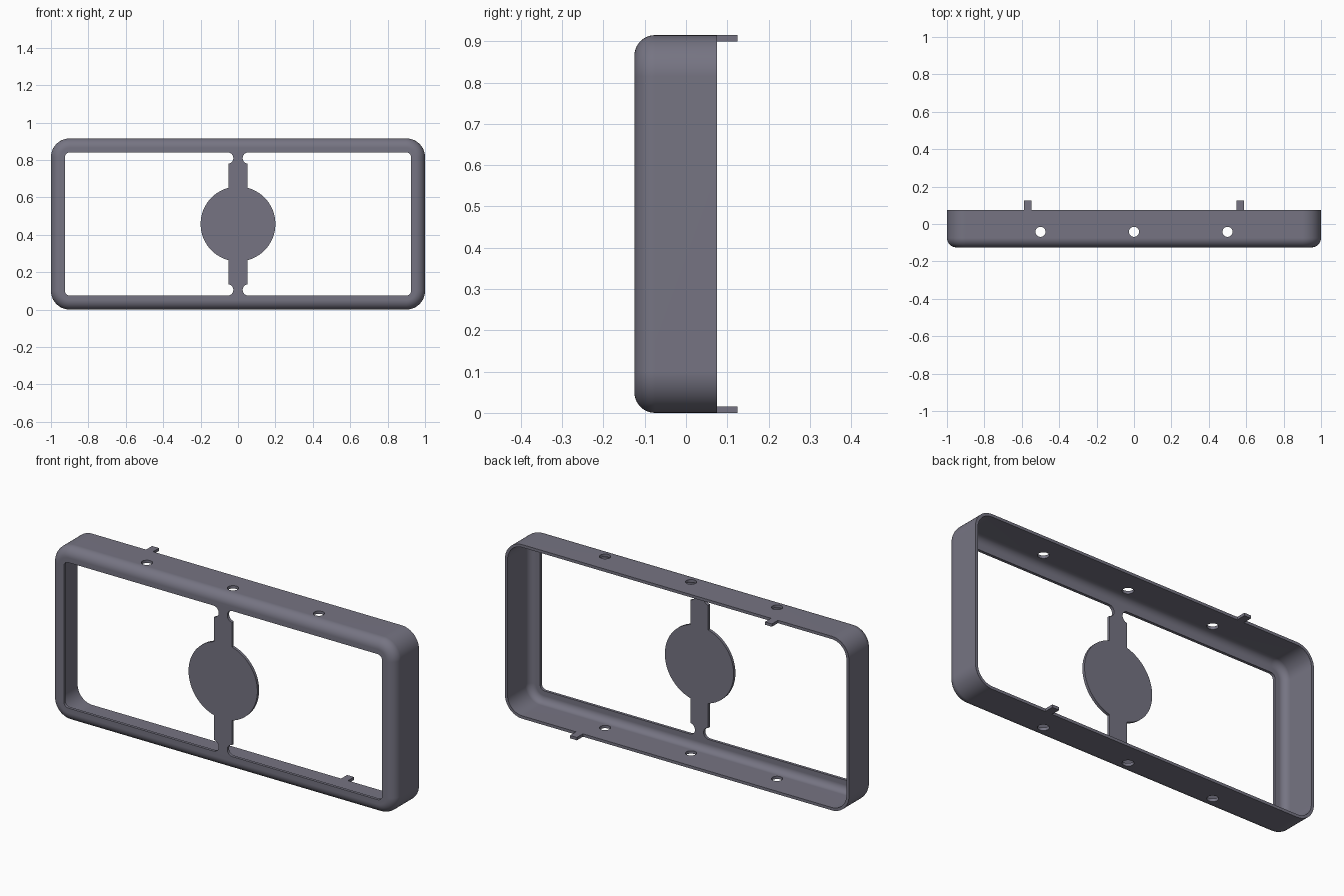
import bpy, bmesh, math
from mathutils import Vector

if "Cube" in bpy.data.objects:
    bpy.data.objects.remove(bpy.data.objects["Cube"], do_unlink=True)

HALF_W, HEIGHT = 1.0, 0.915
MID = HEIGHT / 2
FRONT, BACK = -0.125, 0.075
WALL, LIP = 0.015, 0.075
CORNER, FILLET = 0.1, 0.05

grey = bpy.data.materials.new("slate grey")
grey.use_nodes = True
colour = (0.18, 0.175, 0.225, 1)
grey.diffuse_color = colour
grey.node_tree.nodes["Principled BSDF"].inputs["Base Color"].default_value = colour


def finish(name, bm):
    bmesh.ops.recalc_face_normals(bm, faces=bm.faces)
    mesh = bpy.data.meshes.new(name)
    bm.to_mesh(mesh)
    bm.free()
    mesh.materials.append(grey)
    obj = bpy.data.objects.new(name, mesh)
    bpy.context.collection.objects.link(obj)
    return obj


def select(obj):
    bpy.ops.object.select_all(action="DESELECT")
    obj.select_set(True)
    bpy.context.view_layer.objects.active = obj


def smooth(obj):
    select(obj)
    bpy.ops.object.shade_smooth_by_angle(angle=math.radians(35))
    obj.modifiers.new("even shading", "WEIGHTED_NORMAL").keep_sharp = True


def arc(cx, cz, r, start, end, steps):
    angles = [math.radians(start + (end - start) * i / steps) for i in range(steps + 1)]
    return [(cx + r * math.cos(a), cz + r * math.sin(a)) for a in angles]


def rounded_ring(inset):
    """Rounded rectangle in x and z, pulled in by inset."""
    cx, cz, r = HALF_W - CORNER, MID - CORNER, CORNER - inset
    points = []
    for i, (sx, sz) in enumerate([(1, 1), (-1, 1), (-1, -1), (1, -1)]):
        points += arc(sx * cx, MID + sz * cz, r, i * 90, i * 90 + 90, 12)
    return points


# Frame: closed wall section, swept round the rounded rectangle
outer = arc(FILLET, FRONT + FILLET, FILLET, 180, 270, 10)
inner = arc(FILLET, FRONT + FILLET, FILLET - WALL, 270, 180, 10)
section = [(0, BACK)] + outer + [(LIP, FRONT), (LIP, FRONT + WALL)] + inner + [(WALL, BACK)]
bm = bmesh.new()
rings = [[bm.verts.new((x, y, z)) for x, z in rounded_ring(inset)] for inset, y in section]
for a, b in zip(rings, rings[1:] + rings[:1]):
    for i in range(len(a)):
        j = (i + 1) % len(a)
        bm.faces.new((a[i], a[j], b[j], b[i]))
frame = finish("frame", bm)

# Round holes through the top and bottom walls
bm = bmesh.new()
for x in (-0.5, 0, 0.5):
    hole = bmesh.ops.create_cone(bm, cap_ends=True, segments=32, radius1=0.027,
                                 radius2=0.027, depth=HEIGHT + 0.2)
    bmesh.ops.translate(bm, verts=hole["verts"], vec=(x, -0.042, MID))
cutter = finish("hole_cutter", bm)
cutter.hide_render = True
cut = frame.modifiers.new("holes", "BOOLEAN")
cut.operation, cut.object, cut.solver = "DIFFERENCE", cutter, "EXACT"
select(frame)
bpy.ops.object.modifier_apply(modifier=cut.name)
bpy.data.objects.remove(cutter, do_unlink=True)
smooth(frame)

# Centre disc with two struts and scalloped necks: one quarter, mirrored
reach = MID - LIP
strut, radius, bite = 0.052, 0.2, 0.03
meet = math.degrees(math.acos(strut / radius))
quarter = arc(0, 0, radius, 0, meet, 20)
quarter += arc(strut + 0.003, reach - bite, bite, 264, 90, 14)
right = [(x, -z) for x, z in reversed(quarter[1:])] + quarter
outline = right + [(-x, z) for x, z in reversed(right)]
bm = bmesh.new()
face = bm.faces.new([bm.verts.new((x, FRONT, MID + z)) for x, z in outline])
back = bmesh.ops.extrude_face_region(bm, geom=[face])
bmesh.ops.translate(bm, vec=Vector((0, WALL, 0)),
                    verts=[v for v in back["geom"] if isinstance(v, bmesh.types.BMVert)])
smooth(finish("centre_disc", bm))

# Small locating tabs on the rear edge
for name, x, z in (("top_tab", -0.567, HEIGHT - WALL / 2), ("bottom_tab", 0.567, WALL / 2)):
    bm = bmesh.new()
    bmesh.ops.create_cube(bm, size=1)
    bmesh.ops.scale(bm, vec=(0.04, 0.05, WALL), verts=bm.verts)
    bmesh.ops.translate(bm, vec=(x, BACK + 0.025, z), verts=bm.verts)
    finish(name, bm)
